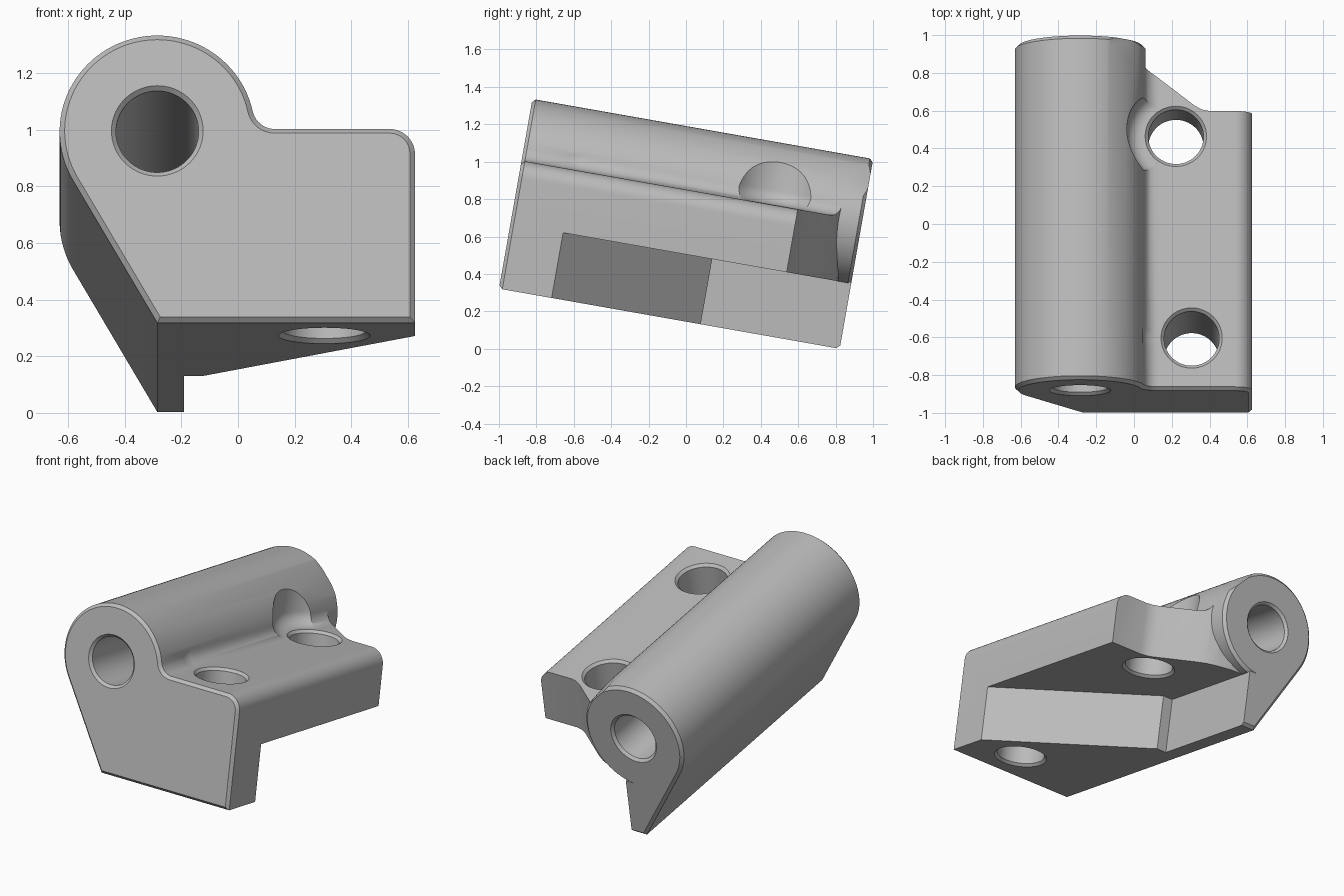
import bpy, bmesh
from math import cos, sin, pi, radians, atan2, sqrt
from mathutils import Matrix, Vector

if "Cube" in bpy.data.objects:
    bpy.data.objects.remove(bpy.data.objects["Cube"])

# Main sizes, in the bracket's own untilted frame: x across, y along, z up
LENGTH, HALF, DECK, CEILING = 1.85, 0.625, 0.695, 0.354
BARREL_X, BARREL_Z, BARREL_R = -0.285, 0.685, 0.345
BORE, CHAMFER = 0.146, 0.016

grey = bpy.data.materials.new("plain grey")
grey.use_nodes = True
grey.diffuse_color = (0.5, 0.5, 0.5, 1)
grey.node_tree.nodes["Principled BSDF"].inputs["Base Color"].default_value = (0.5, 0.5, 0.5, 1)


def arc(cx, cy, r, a0, a1, n):
    return [(cx + r * cos(radians(a0 + (a1 - a0) * i / n)),
             cy + r * sin(radians(a0 + (a1 - a0) * i / n))) for i in range(n + 1)]


def to_object(name, bm):
    bmesh.ops.recalc_face_normals(bm, faces=bm.faces)
    mesh = bpy.data.meshes.new(name)
    bm.to_mesh(mesh)
    bm.free()
    mesh.materials.append(grey)
    obj = bpy.data.objects.new(name, mesh)
    bpy.context.collection.objects.link(obj)
    return obj


def prism(name, points, direction, bevel=0):
    """Extrude a closed outline, optionally chamfering both ends."""
    bm = bmesh.new()
    base = bm.faces.new([bm.verts.new(p) for p in points])
    top = bmesh.ops.extrude_face_region(bm, geom=[base], use_keep_orig=True)["geom"]
    bmesh.ops.translate(bm, vec=direction, verts=[g for g in top if isinstance(g, bmesh.types.BMVert)])
    if bevel:
        cap = [g for g in top if isinstance(g, bmesh.types.BMFace)][0]
        bmesh.ops.recalc_face_normals(bm, faces=bm.faces)
        bmesh.ops.bevel(bm, geom=list(base.edges) + list(cap.edges), offset=bevel,
                        segments=1, affect='EDGES', profile=0.5)
    return to_object(name, bm)


def lathe(name, profile, matrix, sides=72):
    """Revolve (radius, height) points about z, then place the solid."""
    bm = bmesh.new()
    rings = [[bm.verts.new((r * cos(2 * pi * i / sides), r * sin(2 * pi * i / sides), h))
              for i in range(sides)] for r, h in profile]
    for a, b in zip(rings, rings[1:]):
        for i in range(sides):
            j = (i + 1) % sides
            bm.faces.new((a[i], a[j], b[j], b[i]))
    bm.faces.new(rings[0])
    bm.faces.new(rings[-1])
    bm.transform(matrix)
    return to_object(name, bm)


def cut(target, cutter):
    cutter.hide_render = True
    mod = target.modifiers.new("cut", 'BOOLEAN')
    mod.operation, mod.solver, mod.object = 'DIFFERENCE', 'EXACT', cutter
    bpy.context.view_layer.objects.active = target
    bpy.ops.object.modifier_apply(modifier=mod.name)
    bpy.data.objects.remove(cutter)


def drill(low, high):
    """Through-hole profile with a chamfered mouth at each end."""
    wide = BORE + CHAMFER
    return [(wide + .05, low - .05), (wide, low), (BORE, low + CHAMFER),
            (BORE, high - CHAMFER), (wide, high), (wide + .05, high + .05)]


along = Matrix.Translation((BARREL_X, 0, BARREL_Z)) @ Matrix.Rotation(-pi / 2, 4, 'X')

# Bracket body: barrel, sloped back and deck in one outline
fillet, corner = 0.08, 0.09
rise = DECK + fillet - BARREL_Z
reach = sqrt((BARREL_R + fillet) ** 2 - rise ** 2)
join = atan2(rise, reach) * 180 / pi
outline = [(BARREL_X, 0), (HALF, 0)]
outline += arc(HALF - corner, DECK - corner, corner, 0, 90, 10)
outline += arc(BARREL_X + reach, DECK + fillet, fillet, 270, 180 + join, 10)
outline += arc(BARREL_X, BARREL_Z, BARREL_R, join, 210, 56)[1:]
body = prism("bracket_body", [(x, 0, z) for x, z in outline], (0, LENGTH, 0), 0.018)

# Underside relief with a diagonal wall
relief = [(0.75, 0.15), (-0.12, 1.095), (-0.19, 1.095), (-0.19, 2), (0.75, 2)]
cut(body, prism("relief_cutter", [(x, y, -0.1) for x, y in relief], (0, 0, CEILING + 0.1)))

# Rear notch, leaving the round barrel end standing
notch = [(0.75, 1.5), (0.40, 1.5), (0.36, 1.508), (0.32, 1.53), (0.12, 1.685),
         (0.06, 1.725), (0, 1.75), (-0.1, 1.775), (-0.25, 1.785), (-0.25, 2), (0.75, 2)]
notch_cutter = prism("notch_cutter", [(x, y, 0.3) for x, y in notch], (0, 0, 0.9))
r = BARREL_R + 0.001
keep = [(r, 1), (r, LENGTH - .018), (r - .019, LENGTH), (r - .019, 2.2)]
cut(notch_cutter, lathe("barrel_keep", keep, along, 96))
foot = prism("foot_keep", [(-0.3, 1, 0.2), (-0.19, 1, 0.2), (-0.19, 1, 0.36), (-0.3, 1, 0.36)], (0, 1.2, 0))
cut(notch_cutter, foot)
cut(body, notch_cutter)

# Shallow flat on the barrel's rear shoulder
bm = bmesh.new()
bmesh.ops.create_cube(bm, size=0.4)
tilt = radians(44)
out = Vector((cos(tilt), 0, sin(tilt)))
spot = Vector((BARREL_X, LENGTH, BARREL_Z)) + out * (BARREL_R - 0.022)
bm.transform(Matrix.Translation(spot) @ Matrix.Rotation(-tilt, 4, 'Y')
             @ Matrix.Rotation(radians(7), 4, 'Z') @ Matrix.Translation((0.2, 0, 0)))
cut(body, to_object("shoulder_cutter", bm))

# Pin bore through the barrel
cut(body, lathe("bore_cutter", drill(0, LENGTH), along))

# Two screw holes, each with a rounded clearance pocket
for x, y, low in ((0.305, 0.28, 0), (0.222, 1.364, CEILING)):
    place = Matrix.Translation((x, y, 0))
    pocket = arc(0.18, DECK + 0.081, 0.08, -90, 0, 10) + [(0.26, 1.3)]
    cut(body, lathe("pocket_cutter", pocket, place))
    cut(body, lathe("screw_cutter", drill(low, DECK), place))

# Tilt the finished bracket so its front end is raised
body.data.transform(Matrix.Translation((0, -1, 0.3212)) @ Matrix.Rotation(radians(-10), 4, 'X'))
bpy.ops.object.select_all(action='DESELECT')
body.select_set(True)
bpy.context.view_layer.objects.active = body
bpy.ops.object.shade_smooth_by_angle(angle=radians(30))
